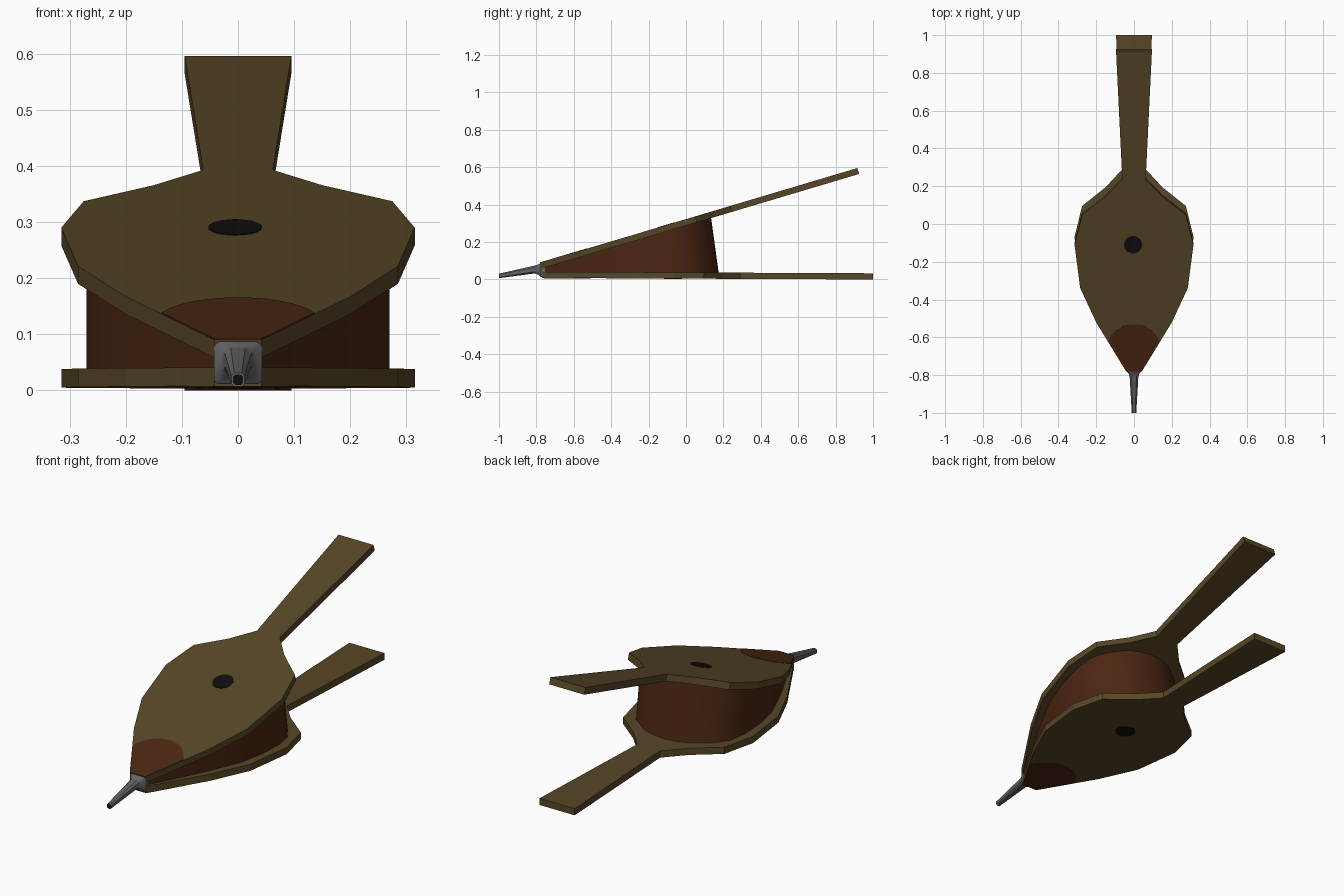
import bpy, bmesh, math
from mathutils import Matrix, Vector

cube = bpy.data.objects.get("Cube")
if cube:
    bpy.data.objects.remove(cube, do_unlink=True)


def material(name, r, g, b):
    m = bpy.data.materials.new(name)
    m.use_nodes = True
    m.diffuse_color = (r, g, b, 1)
    bsdf = m.node_tree.nodes["Principled BSDF"]
    bsdf.inputs["Base Color"].default_value = (r, g, b, 1)
    bsdf.inputs["Roughness"].default_value = 0.8
    return m


WOOD = material("olive wood", 0.095, 0.062, 0.020)
LEATHER = material("brown leather", 0.070, 0.019, 0.006)
METAL = material("grey iron", 0.125, 0.125, 0.130)
BLACK = material("black hole", 0.004, 0.004, 0.004)


def loft(name, rings, mat, caps=True, smooth=None):
    """Skin a list of closed rings with equal point counts."""
    bm = bmesh.new()
    rows = [[bm.verts.new(p) for p in ring] for ring in rings]
    n = len(rows[0])
    for a, b in zip(rows, rows[1:]):
        for i in range(n):
            j = (i + 1) % n
            bm.faces.new((a[i], a[j], b[j], b[i]))
    if caps:
        bm.faces.new(rows[0][::-1])
        bm.faces.new(rows[-1])
    bmesh.ops.recalc_face_normals(bm, faces=bm.faces)
    mesh = bpy.data.meshes.new(name)
    bm.to_mesh(mesh)
    bm.free()
    mesh.materials.append(mat)
    ob = bpy.data.objects.new(name, mesh)
    bpy.context.collection.objects.link(ob)
    if smooth:
        bpy.ops.object.select_all(action='DESELECT')
        ob.select_set(True)
        bpy.context.view_layer.objects.active = ob
        bpy.ops.object.shade_smooth_by_angle(angle=math.radians(smooth))
    return ob


def mirrored(half):
    """Close a right-hand half outline across x = 0."""
    return half + [(-x, t) for x, t in reversed(half) if x > 0]


def place(outline, frame, z):
    return [frame @ Vector((x, t, z)) for x, t in outline]


def slab(name, outline, frame, z0, z1, mat):
    return loft(name, [place(outline, frame, z0), place(outline, frame, z1)], mat)


# Board frames: origin on the top surface at the front tip
THICK = 0.033
top_frame = Matrix.Translation((0, -0.78, 0.09)) @ Matrix.Rotation(math.radians(16.6), 4, 'X')
low_frame = Matrix.Translation((0, -0.77, 0.041)) @ Matrix.Rotation(math.radians(-0.26), 4, 'X')

board = mirrored([(0.042, 0), (0.2, 0.27), (0.285, 0.46), (0.315, 0.70),
                  (0.275, 0.865), (0.15, 0.965), (0.062, 1.06), (0.095, 1.77)])

# Leather tip patch with a rounded rear edge, and round valve hole
arc = [math.radians(20 + 10 * i) for i in range(15)]
patch = [(0.041, 0)] + [(0.145 * math.cos(a), 0.115 + 0.145 * math.sin(a)) for a in arc] + [(-0.041, 0)]
hole = [(-0.005 + 0.048 * math.cos(a), 0.70 + 0.048 * math.sin(a))
        for a in (math.tau * i / 20 for i in range(20))]

for side, frame, outer, out in (("top", top_frame, 0, 1), ("bottom", low_frame, -THICK, -1)):
    slab(side + "_board", board, frame, -THICK, 0, WOOD)
    slab(side + "_tip_patch", patch, frame, outer - 0.001 * out, outer + 0.0015 * out, LEATHER)
    slab(side + "_valve_hole", hole, frame, outer - 0.001 * out, outer + 0.0015 * out, BLACK)

# Leather bag between the boards
bag = mirrored([(0.036, 0.012), (0.165, 0.27), (0.24, 0.45), (0.265, 0.58), (0.27, 0.70),
                (0.255, 0.79), (0.215, 0.85), (0.13, 0.915), (0.06, 0.94), (0, 0.945)])
loft("leather_bag", [place(bag, low_frame, -0.004), place(bag, top_frame, -THICK + 0.004)],
     LEATHER, smooth=50)


# Iron nozzle: chamfered square sections, flared to the boards
def section(y, z, hx, hz, chamfer=0.55):
    c = chamfer
    pts = [(1, c), (c, 1), (-c, 1), (-1, c), (-1, -c), (-c, -1), (c, -1), (1, -c)]
    return [Vector((hx * u, y, z + hz * v)) for u, v in pts]


loft("nozzle", [section(-1.0, 0.019, 0.012, 0.012),
                section(-0.81, 0.053, 0.023, 0.021),
                section(-0.79, 0.053, 0.029, 0.027, 0.7),
                section(-0.775, 0.051, 0.043, 0.039, 0.85),
                section(-0.755, 0.051, 0.043, 0.037, 0.85)], METAL, smooth=40)
loft("nozzle_opening", [section(-1.0, 0.019, 0.009, 0.009),
                        section(-0.999, 0.019, 0.009, 0.009)], BLACK).location.y = -0.0008
